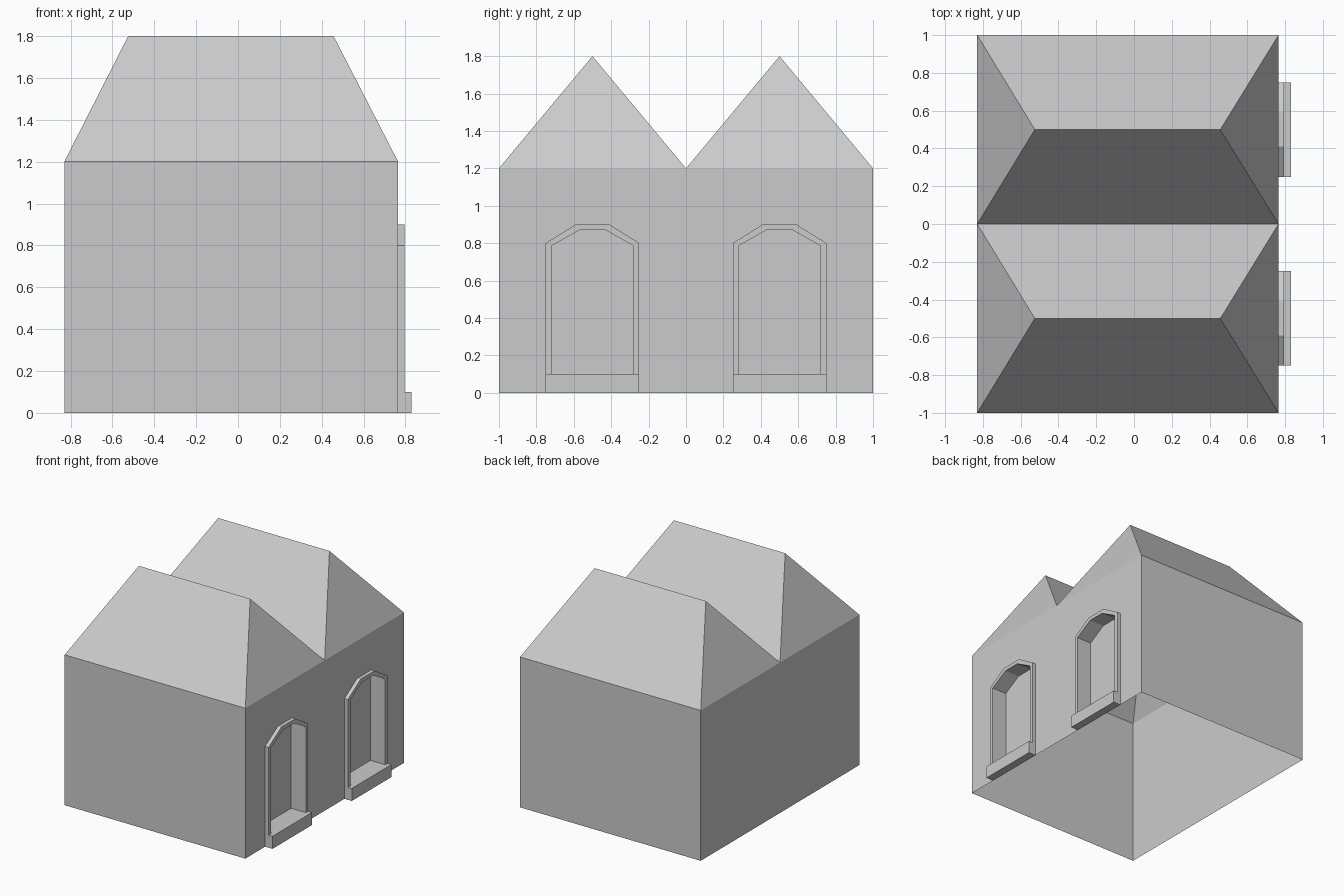
import bpy
import bmesh

if "Cube" in bpy.data.objects:
    bpy.data.objects.remove(bpy.data.objects["Cube"])

X0, X1 = -0.83, 0.765      # rear and door wall planes
EAVE, RIDGE = 1.2, 1.8
FRAME_X, BACK_X, SILL_X = 0.795, 0.665, 0.83
SILL_Z = 0.1


def mirrored_object(name, polys):
    """Make an object from polygons and mirror it across y = 0."""
    bm = bmesh.new()
    for poly in polys:
        bm.faces.new([bm.verts.new(p) for p in poly])
    bmesh.ops.remove_doubles(bm, verts=bm.verts, dist=1e-4)
    bmesh.ops.recalc_face_normals(bm, faces=bm.faces)
    me = bpy.data.meshes.new(name)
    bm.to_mesh(me)
    bm.free()
    ob = bpy.data.objects.new(name, me)
    bpy.context.collection.objects.link(ob)
    m = ob.modifiers.new("mirror", 'MIRROR')
    m.use_axis = (False, True, False)
    m.use_clip = True
    return ob


def arch(half, spring, top_half, top, base):
    """Chamfered arch outline in (y, z), centred on y = -0.5."""
    return [(-0.5 + y, z) for y, z in (
        (-half, base), (-half, spring), (-top_half, top),
        (top_half, top), (half, spring), (half, base))]


def strip(a, xa, b, xb):
    """Quads joining two open outlines at depths xa and xb."""
    return [[(xa, *a[i]), (xa, *a[i + 1]), (xb, *b[i + 1]), (xb, *b[i])]
            for i in range(len(a) - 1)]


# walls: open underneath, door wall notched for the doorway
notch = arch(0.22, 0.785, 0.07, 0.87, 0.0)
door_wall = [(X1, y, z) for y, z in
             [(-1, 0)] + notch + [(0, 0), (0, EAVE), (-1, EAVE)]]
front = [(X0, -1, 0), (X1, -1, 0), (X1, -1, EAVE), (X0, -1, EAVE)]
rear = [(X0, -1, 0), (X0, -1, EAVE), (X0, 0, EAVE), (X0, 0, 0)]

# hipped roof over each half
a, b = (X0, -1, EAVE), (X1, -1, EAVE)
c, d = (X1, 0, EAVE), (X0, 0, EAVE)
r0, r1 = (-0.525, -0.5, RIDGE), (0.457, -0.5, RIDGE)
roof = [[a, b, r1, r0], [b, c, r1], [c, d, r0, r1], [d, a, r0]]
mirrored_object("house_shell", [door_wall, front, rear] + roof)

# door surround with its deep reveal and recessed panel
outer = arch(0.25, 0.8, 0.09, 0.9, SILL_Z)
inner = arch(0.22, 0.785, 0.07, 0.87, SILL_Z)
surround = (strip(outer, X1, outer, FRAME_X)
            + strip(outer, FRAME_X, inner, FRAME_X)
            + strip(inner, FRAME_X, inner, BACK_X))
panel = [(BACK_X, y, z) for y, z in inner]
floor = [(X1, *inner[0]), (X1, *inner[-1]),
         (BACK_X, *inner[-1]), (BACK_X, *inner[0])]
door = mirrored_object("door_surround", surround + [panel])
mirrored_object("recess_floor", [floor])

# doorstep block
y0, y1 = -0.75, -0.25
ring = [(X1, 0), (SILL_X, 0), (SILL_X, SILL_Z), (X1, SILL_Z)]
step = [[(x, y, z) for x, z in ring] for y in (y0, y1)]
for i in range(4):
    j = (i + 1) % 4
    step.append([(ring[i][0], y0, ring[i][1]), (ring[j][0], y0, ring[j][1]),
                 (ring[j][0], y1, ring[j][1]), (ring[i][0], y1, ring[i][1])])
mirrored_object("doorstep", step)
